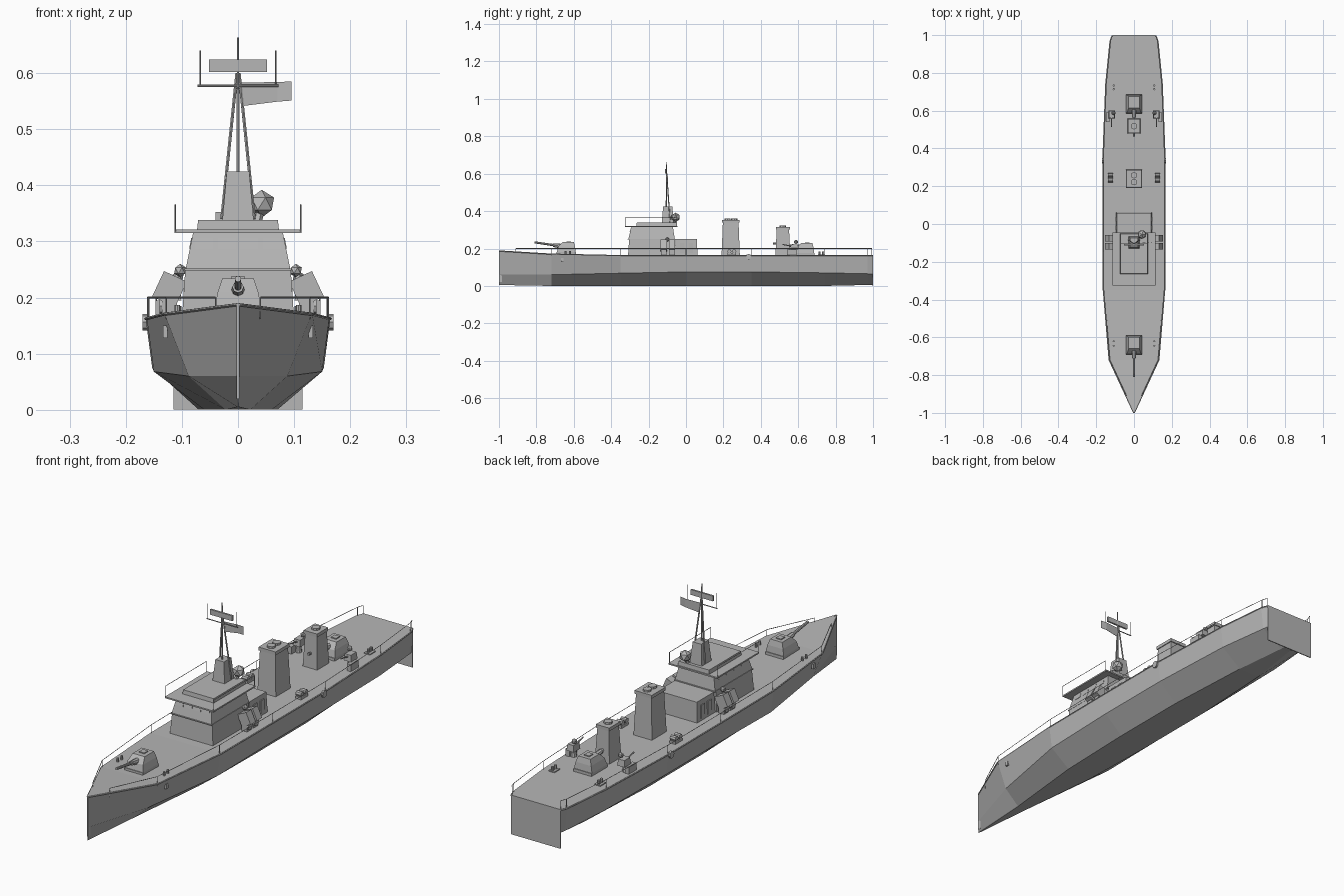
import bpy, bmesh, math
from mathutils import Vector, Matrix

if "Cube" in bpy.data.objects:
    bpy.data.objects.remove(bpy.data.objects["Cube"])

grey = bpy.data.materials.new("naval_grey")
grey.diffuse_color = (0.47, 0.47, 0.47, 1)
grey.use_nodes = True
grey.node_tree.nodes["Principled BSDF"].inputs["Base Color"].default_value = grey.diffuse_color


def finish(name, bm):
    bmesh.ops.recalc_face_normals(bm, faces=bm.faces)
    me = bpy.data.meshes.new(name)
    bm.to_mesh(me)
    bm.free()
    me.materials.append(grey)
    ob = bpy.data.objects.new(name, me)
    bpy.context.collection.objects.link(ob)
    return ob


def loft(bm, rings):
    vs = [[bm.verts.new(p) for p in r] for r in rings]
    n = len(vs[0])
    for a, b in zip(vs, vs[1:]):
        for i in range(n):
            j = (i + 1) % n
            bm.faces.new((a[i], a[j], b[j], b[i]))
    bm.faces.new(vs[0][::-1])
    bm.faces.new(vs[-1])


def rect(x0, x1, y0, y1, z):
    return [(x0, y0, z), (x1, y0, z), (x1, y1, z), (x0, y1, z)]


def block(bm, x, y0, y1, z0, z1, inset=0.0, cx=0.0):
    """Box of half width x, narrowing at the top by inset"""
    loft(bm, [rect(cx - x, cx + x, y0, y1, z0),
              rect(cx - x + inset, cx + x - inset, y0 + inset, y1 - inset, z1)])


def rod(bm, a, b, r, sides=6, r2=None):
    a, b = Vector(a), Vector(b)
    d = b - a
    m = Matrix.Translation((a + b) / 2) @ d.to_track_quat('Z', 'Y').to_matrix().to_4x4()
    bmesh.ops.create_cone(bm, cap_ends=True, segments=sides, radius1=r,
                          radius2=r if r2 is None else r2, depth=d.length, matrix=m)


def ball(bm, c, r):
    bmesh.ops.create_icosphere(bm, subdivisions=1, radius=r, matrix=Matrix.Translation(c))


def tilted_box(bm, c, size, angle):
    m = Matrix.Translation(c) @ Matrix.Rotation(angle, 4, 'Y') @ Matrix.Diagonal((*size, 1))
    bmesh.ops.create_cube(bm, size=1, matrix=m)


# hull sections: y, deck half width, deck z, chine half width, chine z, bottom half width, bottom z
sections = [(-1, .002, .19, .002, .06, .001, .005),
            (-.72, .132, .173, .088, .06, .022, 0),
            (-.35, .163, .165, .150, .068, .06, 0),
            (0, .165, .165, .153, .075, .07, 0),
            (.35, .165, .165, .153, .075, .07, 0),
            (.74, .150, .165, .141, .07, .05, 0),
            (.97, .127, .165, .117, .065, .02, .005),
            (.998, .116, .165, .112, .065, .02, .005)]
bm = bmesh.new()
loft(bm, [[(dw, y, dz), (cw, y, cz), (bw, y, bz), (-bw, y, bz), (-cw, y, cz), (-dw, y, dz)]
          for y, dw, dz, cw, cz, bw, bz in sections])
finish("hull", bm)

# flat transom plate and stem bar
bm = bmesh.new()
block(bm, .115, .996, 1, 0, .165)
finish("transom", bm)
bm = bmesh.new()
block(bm, .003, -1, -.985, .02, .19)
finish("stem", bm)


def edge(y):
    """Deck edge half width and height at y"""
    for a, b in zip(sections, sections[1:]):
        if a[0] <= y <= b[0]:
            t = (y - a[0]) / (b[0] - a[0])
            return a[1] + t * (b[1] - a[1]), a[2] + t * (b[2] - a[2])


# rubbing strake and deck railings
strake, rails = bmesh.new(), bmesh.new()
for s in (-1, 1):
    for a, b in zip(sections, sections[1:]):
        rod(strake, (s * a[1], a[0], a[2] - .003), (s * b[1], b[0], b[2] - .003), .0025, 4)
    ys = [-.91, -.72, -.35, 0, .35, .74, .97]
    pts = [(s * (edge(y)[0] - .004), y, .2) for y in ys]
    for p, q in zip(pts, pts[1:]):
        rod(rails, p, q, .0014, 4)
    for p in pts:
        rod(rails, (p[0], p[1], .162), p, .0014, 4)
    rod(rails, pts[-1], (s * .115, .994, .2), .0014, 4)
    rod(rails, (s * .113, .994, .163), (s * .113, .994, .2), .0014, 4)
finish("rubbing_strake", strake)
finish("deck_rails", rails)

# bridge superstructure
bm = bmesh.new()
block(bm, .1, -.31, -.06, .16, .25, .006)
finish("lower_house", bm)
bm = bmesh.new()
block(bm, .095, -.06, .062, .16, .25, .004)
finish("aft_deckhouse", bm)
bm = bmesh.new()
block(bm, .095, -.312, -.055, .248, .252)
loft(bm, [rect(-.093, .093, -.308, -.06, .252), rect(-.08, .08, -.292, -.07, .315)])
finish("bridge", bm)
bm = bmesh.new()
block(bm, .113, -.325, -.045, .315, .321)
finish("bridge_roof", bm)
bm = bmesh.new()
block(bm, .073, -.265, -.05, .321, .338, .002)
finish("roof_platform", bm)

# bridge windows, front and sides, following the wall slope
bm = bmesh.new()
for cx in (-.061, -.02, .02, .061):
    loft(bm, [rect(cx - .016, cx + .016, -.3016, -.295, .287),
              rect(cx - .016, cx + .016, -.2962, -.29, .306)])
for s in (-1, 1):
    for y in (-.26, -.21, -.16, -.11):
        loft(bm, [rect(s * .08, s * .0872, y - .016, y + .016, .287),
                  rect(s * .076, s * .0833, y - .016, y + .016, .306)])
finish("bridge_windows", bm)

# deckhouse doors and roof rails
doors, rails = bmesh.new(), bmesh.new()
for s in (-1, 1):
    for y in (-.02, .025):
        block(doors, .002, y - .012, y + .012, .175, .23, cx=s * .095)
    for y in (-.325, -.05):
        rod(rails, (s * .112, y, .318), (s * .112, y, .365), .0014, 4)
    rod(rails, (s * .112, -.325, .365), (s * .112, -.05, .365), .0014, 4)
finish("deckhouse_doors", doors)
finish("roof_rails", rails)

# mast with tripod legs, yard and whip aerials
bm = bmesh.new()
block(bm, .028, -.13, -.065, .336, .425, .008)
finish("mast_base", bm)
bm = bmesh.new()
rod(bm, (0, -.105, .42), (0, -.105, .663), .0035, 6, .002)
for s in (-1, 1):
    rod(bm, (s * .029, -.085, .34), (s * .002, -.103, .6), .003)
rod(bm, (-.072, -.105, .577), (.072, -.105, .577), .0022)
for s in (-1, 1):
    rod(bm, (s * .067, -.105, .577), (s * .067, -.105, .64), .0012, 4)
finish("mast", bm)
bm = bmesh.new()
block(bm, .052, -.113, -.105, .602, .624)
finish("radar_bar", bm)

# flag, folded once
bm = bmesh.new()
top = [(.006, -.1, .583), (.07, -.096, .584), (.095, -.1, .585)]
bot = [(.006, -.1, .541), (.07, -.096, .549), (.095, -.1, .551)]
t, b = [[bm.verts.new(p) for p in row] for row in (top, bot)]
for i in (0, 1):
    bm.faces.new((t[i], t[i + 1], b[i + 1], b[i]))
finish("flag", bm).modifiers.new("thickness", 'SOLIDIFY').thickness = .001

# radar dome beside the mast
bm = bmesh.new()
ball(bm, (.042, -.055, .367), .025)
rod(bm, (.035, -.062, .335), (.04, -.056, .36), .008)
finish("radar_dome", bm)


# main guns, both trained forward
def gun(name, y, z):
    bm = bmesh.new()
    block(bm, .042, y - .058, y + .048, z, z + .012)
    loft(bm, [rect(-.042, .042, y - .055, y + .045, z + .012),
              rect(-.036, .036, y - .048, y + .042, z + .04),
              rect(-.028, .028, y - .025, y + .036, z + .064)])
    block(bm, .012, y - .005, y + .02, z + .064, z + .068)
    rod(bm, (0, y - .03, z + .042), (0, y - .175, z + .063), .0065, 8, .0055)
    rod(bm, (0, y - .03, z + .042), (0, y - .075, z + .0485), .013, 8, .01)
    finish(name, bm)


gun("fore_gun", -.635, .17)
gun("aft_gun", .64, .165)


# funnels with caps and exhaust pipes
def funnel(name, x, y0, y1, top, pipes):
    bm = bmesh.new()
    block(bm, x, y0, y1, .16, top - .014, .007)
    block(bm, x - .003, y0 + .003, y1 - .003, top - .014, top)
    for y in pipes:
        rod(bm, (0, y, top), (0, y, top + .008), .017, 8)
    finish(name, bm)


funnel("main_funnel", .043, .19, .288, .352, (.222, .258))
funnel("aft_funnel", .034, .478, .558, .315, (.518,))

# mirrored deck fittings
launch, rafts, buoys, mounts, bolls, anchors = [bmesh.new() for _ in range(6)]
for s in (-1, 1):
    # side launchers
    for y in (-.118, -.075):
        block(launch, .013, y - .015, y + .015, .163, .2, cx=s * .122)
        tilted_box(launch, (s * .122, y, .215), (.045, .034, .05), s * math.radians(-25))
        rod(launch, (s * .115, y, .185), (s * .14, y, .185), .015, 8)
    ball(launch, (s * .103, -.1, .248), .012)
    # life raft canisters
    for dy in (-.013, .013):
        rod(rafts, (s * .112, .245 + dy, .185), (s * .138, .245 + dy, .185), .011, 8)
    block(rafts, .013, .222, .268, .163, .176, cx=s * .125)
    # hull side buoys
    rod(buoys, (s * .161, .335, .156), (s * .17, .335, .156), .015, 8)
    # light guns beside the aft funnel
    rod(mounts, (s * .12, .575, .163), (s * .12, .575, .2), .013, 8, .009)
    block(mounts, .017, .558, .602, .195, .222, .003, cx=s * .118)
    ball(mounts, (s * .108, .588, .235), .012)
    rod(mounts, (s * .118, .565, .212), (s * .118, .515, .222), .003)
    block(mounts, .009, .54, .59, .163, .195, cx=s * .138)
    # mooring bollards
    block(bolls, .014, .705, .742, .163, .169, cx=s * .107)
    for y in (.714, .733):
        rod(bolls, (s * .107, y, .165), (s * .107, y, .185), .006, 8)
    for y in (-.645, -.62):
        rod(bolls, (s * .108, y, .163), (s * .108, y, .187), .005, 8)
    # small anchor plates on the bow
    block(anchors, .004, -.668, -.655, .128, .15, cx=s * .13)
for name, bm in (("side_launchers", launch), ("life_rafts", rafts), ("hull_buoys", buoys),
                 ("light_guns", mounts), ("bollards", bolls), ("anchors", anchors)):
    finish(name, bm)
